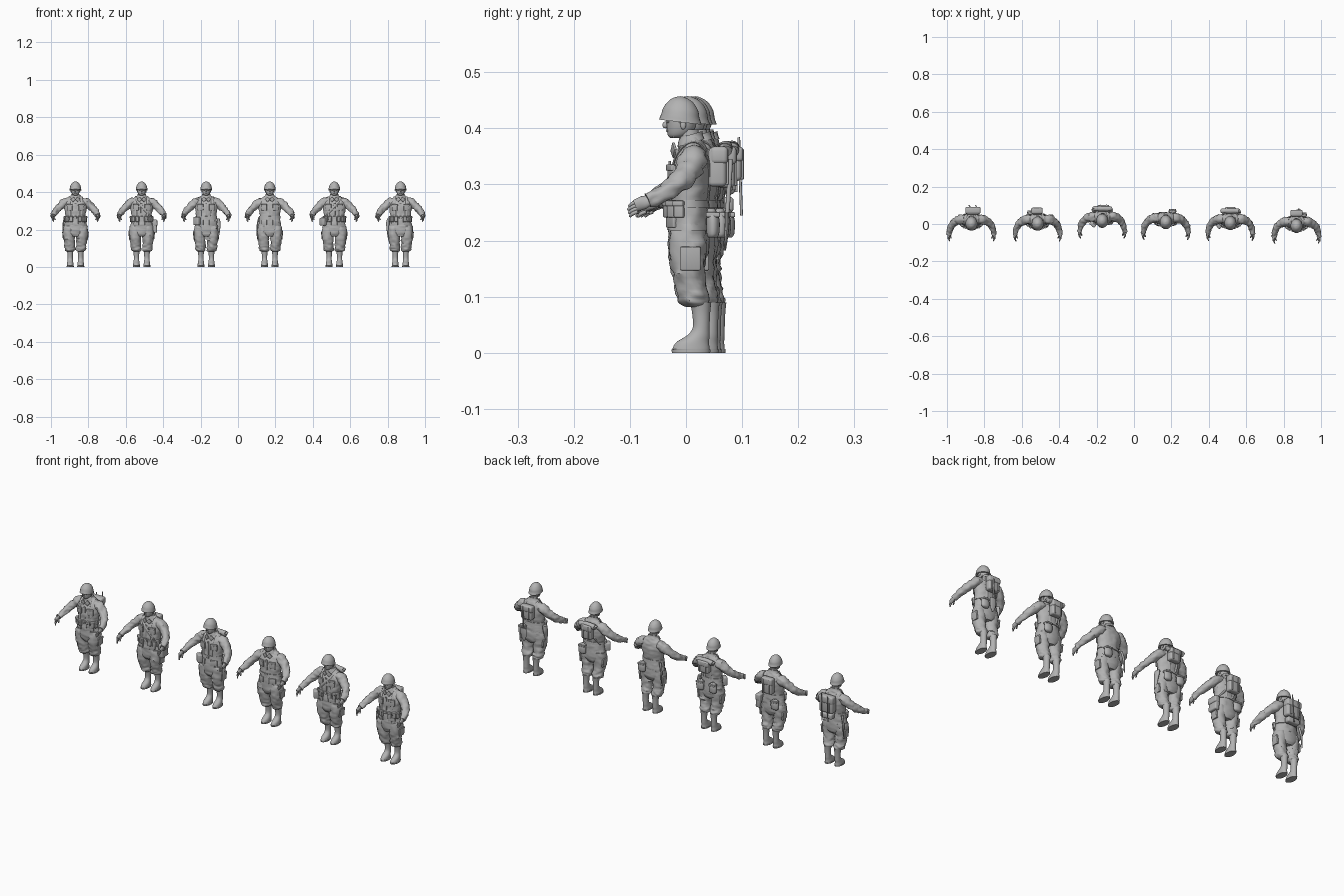
import bpy
import bmesh
import math
from mathutils import Vector, Matrix, noise

# All lengths below are in millimetres and scaled down on creation
SCALE = 0.001
SIDES = 24

default_cube = bpy.data.objects.get("Cube")
if default_cube:
    bpy.data.objects.remove(default_cube, do_unlink=True)

grey = bpy.data.materials.new("plain_grey")
grey.use_nodes = True
colour = (0.45, 0.45, 0.45, 1)
grey.diffuse_color = colour
grey.node_tree.nodes["Principled BSDF"].inputs["Base Color"].default_value = colour

origin = Vector()
prefix = ""


def finish(bm, name):
    """Turn a bmesh into a smooth shaded part of the current soldier."""
    bmesh.ops.recalc_face_normals(bm, faces=bm.faces)
    bmesh.ops.translate(bm, verts=bm.verts, vec=origin)
    bmesh.ops.scale(bm, verts=bm.verts, vec=Vector((SCALE,) * 3))
    mesh = bpy.data.meshes.new(prefix + name)
    bm.to_mesh(mesh)
    bm.free()
    mesh.materials.append(grey)
    mesh.shade_smooth()
    mesh.set_sharp_from_angle(angle=math.radians(45))
    part = bpy.data.objects.new(prefix + name, mesh)
    bpy.context.collection.objects.link(part)
    return part


def resample(sections, steps):
    """Catmull-Rom curve through the sections."""
    rows = [Vector(s) for s in sections]
    rows = [rows[0]] + rows + [rows[-1]]
    result = []
    for a, b, c, d in zip(rows, rows[1:], rows[2:], rows[3:]):
        for k in range(steps):
            t = k / steps
            result.append(b + (c - a) * t / 2 + (a * 2 - b * 5 + c * 4 - d) * t * t / 2
                          + (b * 3 - a - c * 3 + d) * t ** 3 / 2)
    return result + [rows[-1]]


def loft(name, sections, side=1, level=False, ref=(0, 1, 0), folds=0, tilt=0,
         sides=SIDES, steps=4):
    """Skin ellipses (x, y, z, radius, radius) along a path."""
    rows = resample(sections, steps)
    centres = [Vector((r[0] * side, r[1], r[2])) for r in rows]
    bm = bmesh.new()
    rings = []
    for i, (row, centre) in enumerate(zip(rows, centres)):
        u, v = Vector((1, 0, 0)), Vector((0, 1, 0))
        if not level:
            tangent = centres[min(i + 1, len(rows) - 1)] - centres[max(i - 1, 0)]
            tangent.normalize()
            u = Vector(ref).cross(tangent).normalized()
            v = tangent.cross(u)
        ring = []
        for k in range(sides):
            angle = math.tau * k / sides
            out = u * math.cos(angle) * max(row[3], 0.5) + v * math.sin(angle) * max(row[4], 0.5)
            point = centre + out
            if folds:
                sample = Vector((point.x, point.y, point.z * 1.7)) / 19 + origin
                point += out.normalized() * noise.noise(sample) * folds
            point.z -= tilt * out.y
            ring.append(bm.verts.new(point))
        rings.append(ring)
    for low, high in zip(rings, rings[1:]):
        for k in range(sides):
            n = (k + 1) % sides
            bm.faces.new((low[k], low[n], high[n], high[k]))
    bm.faces.new(rings[0])
    bm.faces.new(rings[-1])
    return finish(bm, name)


def box(name, centre, size, turn=0, lean=0, side=1, soft=0.25):
    """Rounded box, turned about z and leaned about y."""
    bm = bmesh.new()
    bmesh.ops.create_cube(bm, size=1)
    bmesh.ops.scale(bm, verts=bm.verts, vec=Vector(size))
    bmesh.ops.bevel(bm, geom=bm.edges[:], offset=min(size) * soft, segments=3,
                    profile=0.5, affect='EDGES')
    rotation = (Matrix.Rotation(math.radians(turn * side), 3, 'Z')
                @ Matrix.Rotation(math.radians(lean * side), 3, 'Y'))
    bmesh.ops.rotate(bm, verts=bm.verts, matrix=rotation)
    bmesh.ops.translate(bm, verts=bm.verts, vec=(centre[0] * side, centre[1], centre[2]))
    return finish(bm, name)


def ball(name, centre, radii, side=1):
    bm = bmesh.new()
    bmesh.ops.create_uvsphere(bm, u_segments=16, v_segments=10, radius=1)
    bmesh.ops.scale(bm, verts=bm.verts, vec=Vector(radii))
    bmesh.ops.translate(bm, verts=bm.verts, vec=(centre[0] * side, centre[1], centre[2]))
    return finish(bm, name)


def rod(name, start, end, radius):
    return loft(name, [(*start, radius, radius), (*end, radius, radius)],
                ref=(1, 0, 0), sides=10, steps=1)


def head():
    loft("neck", [(0, 8, 374, 18, 18), (0, 3, 398, 17, 19)], level=True)
    loft("head", [(0, -19, 383, 8, 9), (0, -14, 387, 15, 18), (0, -10, 396, 20, 24),
                  (0, -8, 410, 23, 27), (0, -8, 430, 23, 28)], level=True)
    ball("nose", (0, -37, 406), (4, 5, 6))
    ball("mouth", (0, -33, 396), (7, 3, 3))
    loft("helmet", [(0, -10, 411, 32, 38), (0, -10, 414, 31, 37), (0, -10, 422, 30, 34),
                    (0, -9, 434, 27, 31), (0, -8, 446, 20, 23), (0, -8, 453, 12, 14),
                    (0, -8, 457, 2, 2)], level=True, tilt=0.12, sides=32)
    for s, label in ((1, "left_"), (-1, "right_")):
        ball(label + "ear", (23, -5, 406), (3, 5, 8), s)
        ball(label + "brow", (10, -33, 412), (7, 3, 3), s)
        rod(label + "chin_strap", (23 * s, -10, 412), (9 * s, -23, 384), 1.6)


def torso():
    loft("jacket", [(0, 4, 220, 59, 37), (0, 4, 245, 57, 36), (0, 4, 272, 54, 34),
                    (0, 6, 300, 58, 36), (0, 8, 330, 63, 35), (0, 11, 352, 60, 29),
                    (0, 13, 367, 45, 22), (0, 11, 380, 27, 18), (0, 9, 387, 20, 17)],
         level=True, folds=4, sides=36)
    loft("collar", [(0, 9, 374, 30, 24), (0, 8, 382, 24, 22), (0, 9, 389, 22, 20)],
         level=True, tilt=-0.3)
    loft("belt", [(0, 4, 258, 58, 38), (0, 4, 272, 57, 37)], level=True, sides=36, steps=1)
    box("buckle", (0, -34, 265), (14, 5, 12))
    box("jacket_placket", (0, -29, 308), (10, 4, 68))
    loft("trouser_seat", [(0, 4, 232, 58, 36), (0, 5, 205, 64, 37), (0, 5, 180, 58, 35),
                          (0, 5, 162, 36, 27)], level=True, folds=4)


def limbs(s, label):
    loft(label + "trouser_leg", [(34, 4, 218, 29, 32), (36, 3, 190, 32, 33),
                                 (34, 3, 150, 30, 31), (32, 8, 120, 27, 28),
                                 (30, 13, 100, 28, 28), (29, 15, 88, 25, 25),
                                 (28, 18, 82, 17, 18)], s, level=True, folds=6)
    loft(label + "boot", [(28, 26, 90, 18, 19), (28, 27, 70, 15, 16), (28, 27, 45, 14, 15),
                          (28, 22, 31, 15, 20), (28, 12, 19, 17, 29), (28, 9, 8, 18, 33),
                          (28, 9, 6, 18, 33)], s, level=True)
    loft(label + "boot_sole", [(28, 9, 0, 19, 34), (28, 9, 6, 19, 35)], s, level=True, steps=1)
    box(label + "thigh_pocket", (64, 8, 168), (9, 36, 42), -3, 6, s)
    box(label + "chest_pocket", (31, -25, 318), (31, 8, 32), 17, 0, s)
    box(label + "pocket_flap", (31, -28, 330), (33, 7, 11), 17, 0, s)
    box(label + "lapel", (12, -22, 361), (20, 5, 20), 15, 40, s)
    box(label + "skirt_pocket", (31, -26, 237), (34, 8, 28), 22, 0, s)
    loft(label + "sleeve", [(38, 13, 350, 20, 22), (58, 12, 344, 23, 25), (80, 4, 325, 20, 22),
                            (100, -11, 305, 18, 19), (112, -32, 289, 16, 17),
                            (119, -57, 276, 13, 14), (121, -68, 271, 13, 13)], s, folds=6)
    loft(label + "palm", [(120, -62, 273, 8, 9), (122, -75, 268, 7, 12),
                          (121, -90, 262, 6, 11)], s, sides=16)
    # fingers fan out across the palm
    for i in range(4):
        z = 270 - 6 * i
        reach = 104 - abs(i - 1) * 2
        loft(label + "finger", [(121, -86, z, 4, 4), (120, -95, z - 4, 3.5, 3.5),
                                (116, -reach, z - 9, 2.5, 2.5)], s, sides=10)
    loft(label + "thumb", [(117, -72, 264, 4, 4), (112, -80, 258, 4, 4),
                           (108, -88, 252, 3, 3)], s, sides=10)


def suspenders(s, label):
    loft(label + "shoulder_strap",
         [(30, -27, 268, 2, 6), (31, -27, 300, 2, 6), (32, -24, 330, 2, 6),
          (32, -16, 354, 2, 6), (31, 0, 371, 2, 6), (30, 18, 375, 2, 6),
          (28, 33, 362, 2, 6), (26, 41, 335, 2, 6), (20, 42, 300, 2, 6),
          (16, 39, 268, 2, 6)], s, ref=(1, 0, 0), sides=12)


def sash(s):
    loft("diagonal_strap",
         [(51, -17, 262, 2, 6), (30, -29, 290, 2, 6), (0, -31, 325, 2, 6),
          (-22, -21, 352, 2, 6), (-30, 0, 372, 2, 6), (-29, 20, 375, 2, 6),
          (-15, 43, 345, 2, 6), (20, 43, 305, 2, 6), (50, 24, 262, 2, 6)],
         s, ref=(1, 0, 0), sides=12)


def belt_pouches():
    # ammunition pouches set around the belt
    for s in (1, -1):
        for angle in (22, 44, 66):
            a = math.radians(angle)
            spot = (60 * math.sin(a), 4 - 40 * math.cos(a), 256)
            box("belt_pouch", spot, (18, 11, 30), angle, 0, s)
            box("belt_pouch_flap", (spot[0], spot[1] - 1, 266), (20, 13, 10), angle, 0, s)


def canteen(s):
    loft("canteen", [(36, 47, 205, 14, 7), (36, 48, 212, 20, 11), (36, 48, 235, 21, 12),
                     (36, 46, 250, 16, 9), (36, 45, 257, 6, 6)], s, level=True)
    box("canteen_flap", (36, 48, 246), (36, 25, 9), 0, 0, s)


def hip_bag(s):
    box("hip_bag", (69, 12, 218), (24, 52, 70), 0, -4, s)
    box("hip_bag_flap", (71, 12, 236), (26, 55, 34), 0, -4, s)
    sash(s)


def holster(s):
    loft("holster", [(64, 8, 258, 8, 16), (68, 8, 235, 9, 16), (68, 3, 205, 7, 11),
                     (66, 0, 172, 5, 7)], s, level=True, sides=16)


def bayonet(s):
    loft("scabbard", [(56, 30, 268, 5, 6), (66, 34, 225, 4, 6), (68, 36, 165, 2, 3)],
         s, level=True, sides=12)


def backpack(x, width, height, depth=32):
    y, z = 40 + depth / 2, 366 - height / 2
    box("backpack", (x, y, z), (width, depth, height))
    box("backpack_flap", (x, y + 3, z + height * 0.3), (width + 4, depth, height * 0.45))
    for dx in (-0.28, 0.28):
        box("backpack_buckle_strap", (x + dx * width, y + depth / 2 + 1, z), (5, 6, height * 0.9))


def bed_roll():
    loft("bed_roll", [(-43, 55, 362, 11, 11), (-40, 55, 362, 13, 13), (0, 55, 365, 13, 13),
                      (40, 55, 362, 13, 13), (43, 55, 362, 11, 11)], folds=2)


def shovel():
    rod("shovel_handle", (12, 80, 345), (12, 73, 240), 4)
    loft("shovel_blade", [(12, 73, 250, 16, 4), (12, 73, 225, 17, 4), (12, 71, 200, 13, 3),
                          (12, 69, 182, 3, 2)], level=True)


def radio():
    backpack(8, 78, 84, 36)
    box("radio_pouch", (8, 58, 264), (66, 30, 28))
    for x, top in ((-14, 372), (20, 384)):
        rod("frame_pole", (x, 87, 245), (x + 6, 82, top), 2.5)
    rod("frame_bar", (-14, 86, 300), (24, 86, 300), 2.5)


kits = [
    lambda: (radio(), belt_pouches(), bayonet(-1)),
    lambda: (backpack(-4, 58, 80), hip_bag(1), canteen(-1), belt_pouches()),
    lambda: (backpack(6, 60, 60), bed_roll(), canteen(-1), canteen(1), holster(1),
             box("side_pouch", (-50, -28, 245), (36, 22, 44), -40)),
    lambda: (canteen(1), bayonet(-1)),
    lambda: (backpack(0, 56, 72), bed_roll(), canteen(1), sash(-1), belt_pouches(),
             box("side_pouch", (-60, -22, 242), (34, 28, 42), -50)),
    lambda: (backpack(0, 62, 70), shovel(), canteen(1), belt_pouches(), holster(-1)),
]
places = [(-869, 12), (-515, 12), (-170, 27), (170, 20), (515, 15), (869, 0)]

for number, (place, kit) in enumerate(zip(places, kits), 1):
    origin = Vector((*place, 0))
    prefix = f"soldier_{number}_"
    head()
    torso()
    for s, label in ((1, "left_"), (-1, "right_")):
        limbs(s, label)
        if number != 4:
            suspenders(s, label)
    kit()
